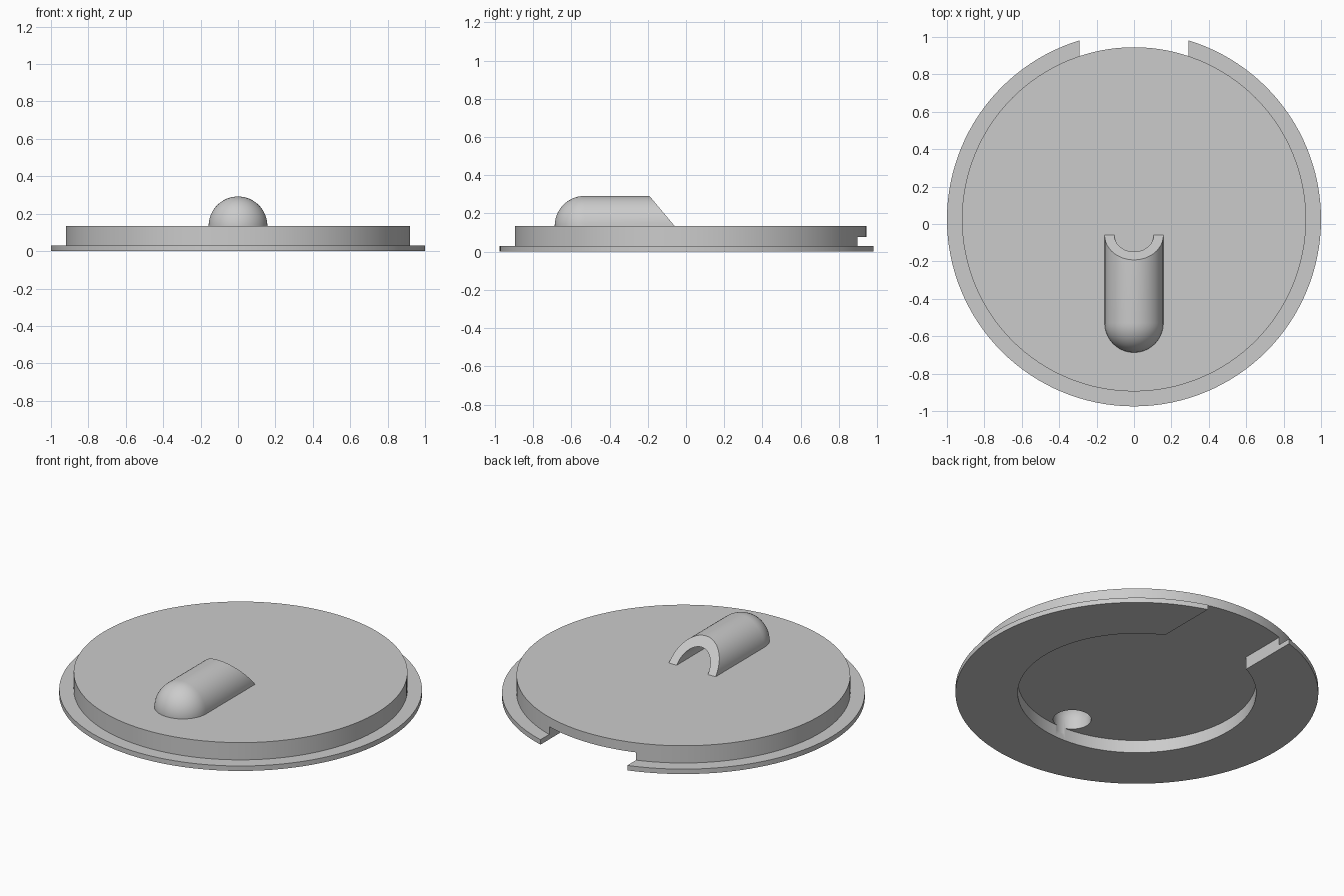
import bpy, bmesh
from math import sin, cos, pi, sqrt, asin, radians

if "Cube" in bpy.data.objects:
    bpy.data.objects.remove(bpy.data.objects["Cube"])

CY = 0.025        # disc centre in y
TOP = 0.135       # top of the raised disc
DOME_Y = -0.53    # centre of the scoop's rounded end

grey = bpy.data.materials.new("plain grey")
grey.use_nodes = True
grey.diffuse_color = (0.6, 0.6, 0.6, 1)
grey.node_tree.nodes["Principled BSDF"].inputs["Base Color"].default_value = (0.6, 0.6, 0.6, 1)


def make(name, bm):
    bmesh.ops.recalc_face_normals(bm, faces=bm.faces[:])
    mesh = bpy.data.meshes.new(name)
    bm.to_mesh(mesh)
    bm.free()
    mesh.materials.append(grey)
    obj = bpy.data.objects.new(name, mesh)
    bpy.context.collection.objects.link(obj)
    return obj


def smooth(obj):
    bpy.ops.object.select_all(action="DESELECT")
    obj.select_set(True)
    bpy.context.view_layer.objects.active = obj
    bpy.ops.object.shade_smooth_by_angle(angle=radians(35))


def prism(name, outline, z0, z1):
    bm = bmesh.new()
    base = bm.faces.new([bm.verts.new((x, y, z0)) for x, y in outline])
    top = bmesh.ops.extrude_face_region(bm, geom=[base])["geom"]
    bmesh.ops.translate(bm, vec=(0, 0, z1 - z0),
                        verts=[v for v in top if isinstance(v, bmesh.types.BMVert)])
    return make(name, bm)


def cut(target, cutter):
    mod = target.modifiers.new("cut", "BOOLEAN")
    mod.operation = "DIFFERENCE"
    mod.solver = "EXACT"
    mod.object = cutter
    bpy.ops.object.select_all(action="DESELECT")
    target.select_set(True)
    bpy.context.view_layer.objects.active = target
    bpy.ops.object.modifier_apply(modifier=mod.name)
    bpy.data.objects.remove(cutter)


# Stepped disc: wide thin flange with a raised plate
N = 128
bm = bmesh.new()
profile = [(1, 0), (1, 0.03), (0.92, 0.03), (0.92, TOP)]
rings = [[bm.verts.new((r * cos(2 * pi * i / N), CY + r * sin(2 * pi * i / N), z))
          for i in range(N)] for r, z in profile]
for a, b in zip(rings, rings[1:]):
    for i in range(N):
        j = (i + 1) % N
        bm.faces.new((a[i], a[j], b[j], b[i]))
bm.faces.new(rings[0])
bm.faces.new(rings[-1])
disc = make("lid_disc", bm)

# Keyhole recess underneath: round pocket opening through a slot at the back
R, W = 0.657, 0.292
start = pi / 2 + asin(W / R)
sweep = 2 * pi - 2 * asin(W / R)
keyhole = [(R * cos(start + sweep * i / 96), CY + R * sin(start + sweep * i / 96))
           for i in range(97)]
keyhole += [(W, 1.2), (-W, 1.2)]
cut(disc, prism("recess_cutter", keyhole, -0.1, 0.077))

# Round vent hole under the scoop
hole = [(0.105 * cos(2 * pi * i / 48), DOME_Y + 0.105 * sin(2 * pi * i / 48))
        for i in range(48)]
cut(disc, prism("hole_cutter", hole, 0.04, 0.2))
smooth(disc)

# Scoop: hollow half tube with a rounded front end and a slanted open mouth
SEG, LAT = 32, 14


def shell(bm, r):
    rows = []
    for k in range(-1, LAT + 1):
        phi = max(k, 0) * pi / 2 / LAT
        row = []
        for i in range(SEG + 1):
            t = pi * i / SEG
            h = r * cos(phi) * sin(t)
            y = -0.06 - h * 0.13 / 0.155 if k < 0 else DOME_Y - r * sin(phi)
            row.append(bm.verts.new((r * cos(phi) * cos(t), y, TOP + h)))
        rows.append(row)
    for a, b in zip(rows, rows[1:]):
        for i in range(SEG):
            bm.faces.new((a[i], a[i + 1], b[i + 1], b[i]))
    return rows


bm = bmesh.new()
outer, inner = shell(bm, 0.157), shell(bm, 0.105)
for i in range(SEG):
    bm.faces.new((outer[0][i], outer[0][i + 1], inner[0][i + 1], inner[0][i]))
for k in range(LAT + 1):
    for s in (0, SEG):
        bm.faces.new((outer[k][s], outer[k + 1][s], inner[k + 1][s], inner[k][s]))
bmesh.ops.remove_doubles(bm, verts=bm.verts[:], dist=0.0001)
smooth(make("vent_scoop", bm))
